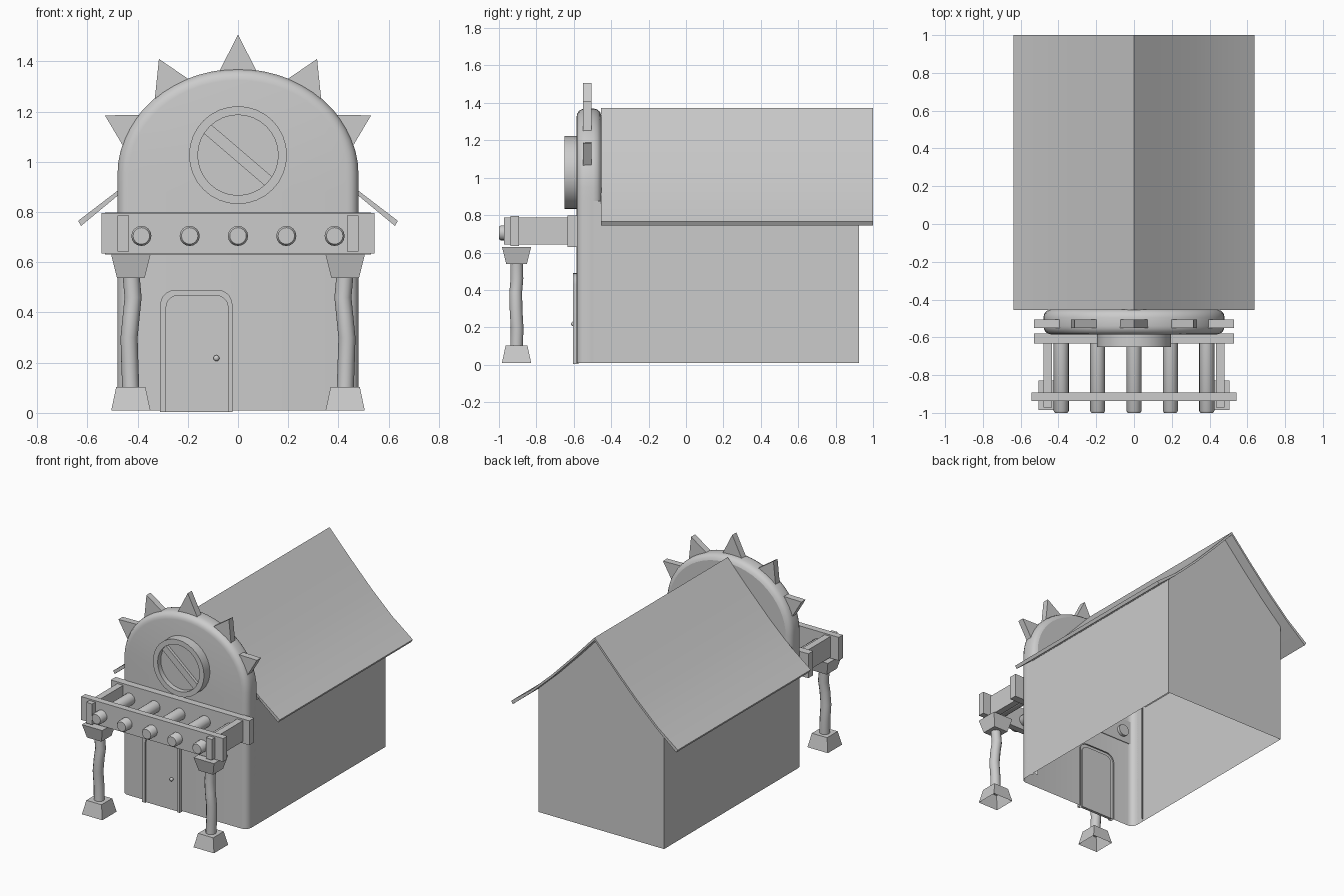
import bpy, bmesh, math
from mathutils import Vector

if "Cube" in bpy.data.objects:
    bpy.data.objects.remove(bpy.data.objects["Cube"])


def loft(name, rings, closed=True, cap0=False, cap1=False, angle=35):
    """Skin a series of equal-length 3D rings."""
    bm = bmesh.new()
    vs = [[bm.verts.new(p) for p in r] for r in rings]
    n = len(rings[0])
    for a, b in zip(vs, vs[1:]):
        for i in range(n if closed else n - 1):
            j = (i + 1) % n
            bm.faces.new((a[i], a[j], b[j], b[i]))
    if cap0:
        bm.faces.new(vs[0])
    if cap1:
        bm.faces.new(vs[-1])
    bmesh.ops.recalc_face_normals(bm, faces=bm.faces[:])
    me = bpy.data.meshes.new(name)
    bm.to_mesh(me)
    bm.free()
    ob = bpy.data.objects.new(name, me)
    bpy.context.collection.objects.link(ob)
    bpy.ops.object.select_all(action='DESELECT')
    ob.select_set(True)
    bpy.context.view_layer.objects.active = ob
    bpy.ops.object.shade_smooth_by_angle(angle=math.radians(angle))
    return ob


def at_y(pts, y):
    return [(x, y, z) for x, z in pts]


def prism(name, pts, y0, y1):
    return loft(name, [at_y(pts, y0), at_y(pts, y1)], True, True, True)


def box(name, x0, x1, y0, y1, z0, z1):
    return prism(name, [(x0, z0), (x1, z0), (x1, z1), (x0, z1)], y0, y1)


def circle(r, cx=0, cz=0, n=32):
    return [(cx + r * math.cos(2 * math.pi * i / n), cz + r * math.sin(2 * math.pi * i / n))
            for i in range(n)]


def arch(inset):
    """Facade outline: straight sides with an elliptical top."""
    w, h = 0.48 - inset, 0.42 - inset
    top = [(w * math.cos(math.pi * i / 28), 0.95 + h * math.sin(math.pi * i / 28)) for i in range(29)]
    return [(w, 0.01), (w, 0.88)] + top + [(-w, 0.88), (-w, 0.01)]


# Facade: rounded arch slab, open below
bevel = [(-0.585, 0.045), (-0.582, 0.028), (-0.572, 0.012), (-0.555, 0.003), (-0.54, 0),
         (-0.495, 0), (-0.475, 0.005), (-0.46, 0.018), (-0.453, 0.035)]
loft("facade", [at_y(arch(i), y) for y, i in bevel], closed=False, cap0=True, angle=50)
back = arch(0.035)[1:-1]
loft("facade_back", [at_y(back + [(-0.2, 1.13), (0, 1.34), (0.2, 1.13)], -0.453)], closed=False, cap0=True)

# House walls with back gable, open below
half = [(0.0, 1.372), (0.16, 1.2), (0.32, 1.035), (0.48, 0.885), (0.637, 0.765)]
for s in (-1, 1):
    loft("side_wall", [[(s * 0.48, y, 0.01), (s * 0.48, y, 0.875)] for y in (-0.54, 0.925)], closed=False)
gable = [(x, z - 0.01) for x, z in half[:4]]
gable = [(0.48, 0.01)] + gable[::-1] + [(-x, z) for x, z in gable[1:]] + [(-0.48, 0.01)]
loft("back_wall", [at_y(gable, 0.925)], closed=False, cap0=True)

# Curved roof
upper = [(-x, z) for x, z in half[:0:-1]] + half
lower = [(x - (0.012 if x > 0.6 else -0.012 if x < -0.6 else 0), z - 0.02) for x, z in upper]
prism("roof", upper + lower[::-1], -0.455, 1.0)

# Spikes around the arch
prism("spike", [(-0.085, 1.34), (0.085, 1.34), (0, 1.507)], -0.55, -0.505)
for s in (-1, 1):
    for tri in ([(0.315, 1.41), (0.333, 1.235), (0.18, 1.318)],
                [(0.53, 1.185), (0.365, 1.188), (0.447, 1.045)]):
        prism("spike", [(s * x, z) for x, z in tri], -0.55, -0.505)

# Round window: rim, pane, diagonal bar
wz = 1.027
rim = [(0.195, -0.57), (0.195, -0.65), (0.16, -0.65), (0.16, -0.57)]
loft("window_rim", [at_y(circle(r, 0, wz), y) for r, y in rim])
prism("window_pane", circle(0.165, 0, wz), -0.615, -0.58)
d = Vector((0.76, -0.65)).normalized()
q = Vector((-d.y, d.x)) * 0.023
c = Vector((0, wz))
prism("window_bar", [tuple(c + d * a + q * b) for a, b in ((-0.16, -1), (0.16, -1), (0.16, 1), (-0.16, 1))],
      -0.635, -0.6)


# Door with rounded frame and knob
def door_outline(x0, x1, top, r):
    pts = [(x1, 0.003)]
    for cx, start in ((x1 - r, 0), (x0 + r, 90)):
        for k in range(6):
            a = math.radians(start + 18 * k)
            pts.append((cx + r * math.cos(a), top - r + r * math.sin(a)))
    return pts + [(x0, 0.003)]


outer = door_outline(-0.31, -0.022, 0.49, 0.06)
inner = door_outline(-0.286, -0.04, 0.467, 0.045)
loft("door_frame", [at_y(outer, -0.575), at_y(outer, -0.605), at_y(inner, -0.605), at_y(inner, -0.575)],
     closed=False)
prism("door", inner, -0.594, -0.575)
loft("door_knob", [at_y(circle(r, -0.086, 0.218, 12), y) for r, y in
                   ((0.006, -0.59), (0.012, -0.602), (0.012, -0.608), (0.006, -0.614))], cap1=True, angle=60)

# Porch beams and side rails
box("rear_beam", -0.53, 0.53, -0.633, -0.58, 0.63, 0.798)
box("front_beam", -0.543, 0.543, -0.938, -0.893, 0.635, 0.796)
for s in (-1, 1):
    box("side_rail", s * 0.435, s * 0.48, -0.972, -0.6, 0.642, 0.786)

# Round cross logs
for i in range(-2, 3):
    loft("cross_log", [at_y(circle(r, i * 0.1925, 0.705, 16), y) for r, y in
                       ((0.04, -0.56), (0.04, -0.99), (0.033, -1.0))], cap0=True, cap1=True)


# Porch posts: crooked shaft with flared base and capital
def square(cx, cy, h, z):
    return [(cx + a * h, cy + b * h, z) for a, b in ((-1, -1), (1, -1), (1, 1), (-1, 1))]


bends = [(0.09, 0, 0), (0.2, 0.004, 0.003), (0.3, 0.007, -0.003), (0.39, -0.002, -0.004),
         (0.46, -0.009, 0.002), (0.56, 0, 0)]
for s in (-1, 1):
    px, py = s * 0.427, -0.906
    loft("post_base", [square(px, py, 0.078, 0.01), square(px, py, 0.058, 0.104)], cap1=True)
    loft("post_capital", [square(px, py, 0.055, 0.538), square(px, py, 0.078, 0.63)], cap0=True, cap1=True)
    loft("post_shaft", [[(px + s * dx + x, py + dy + y, z) for x, y in circle(0.034, n=12)]
                        for z, dx, dy in bends])
